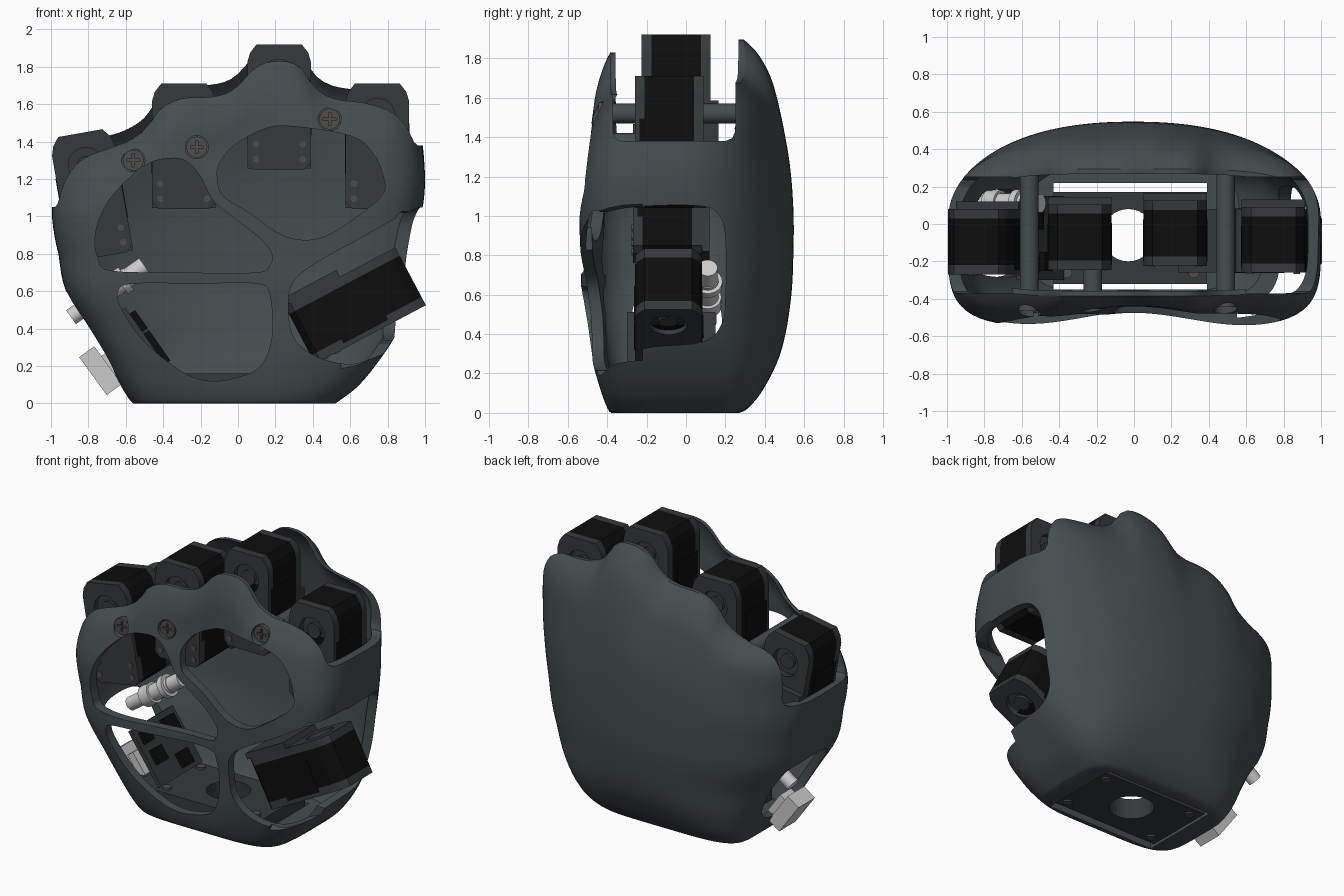
import bpy, bmesh, math
from mathutils import Matrix, Vector

if "Cube" in bpy.data.objects:
    bpy.data.objects.remove(bpy.data.objects["Cube"])


def material(name, rgb):
    m = bpy.data.materials.new(name)
    m.diffuse_color = (*rgb, 1)
    m.use_nodes = True
    m.node_tree.nodes["Principled BSDF"].inputs["Base Color"].default_value = m.diffuse_color
    return m


SLATE = material("slate", (0.06, 0.075, 0.08))
DARK = material("dark_grey", (0.035, 0.041, 0.043))
BLACK = material("black", (0.004, 0.004, 0.004))
LIGHT = material("light_grey", (0.65, 0.62, 0.64))
STEEL = material("steel", (0.08, 0.075, 0.07))


def make(name, bm, mat=None, matrix=None):
    bmesh.ops.recalc_face_normals(bm, faces=bm.faces)
    if matrix:
        bm.transform(matrix)
    me = bpy.data.meshes.new(name)
    bm.to_mesh(me)
    bm.free()
    ob = bpy.data.objects.new(name, me)
    bpy.context.collection.objects.link(ob)
    if mat:
        me.materials.append(mat)
    return ob


def activate(ob):
    bpy.ops.object.select_all(action='DESELECT')
    ob.select_set(True)
    bpy.context.view_layer.objects.active = ob


def loft(rings):
    bm = bmesh.new()
    vs = [[bm.verts.new(p) for p in r] for r in rings]
    n = len(vs[0])
    for a, b in zip(vs, vs[1:]):
        for i in range(n):
            bm.faces.new((a[i], a[(i + 1) % n], b[(i + 1) % n], b[i]))
    bm.faces.new(vs[0][::-1])
    bm.faces.new(vs[-1])
    return bm


def prism(axis, pts, a, b):
    place = {'x': lambda p, t: (t, p[0], p[1]), 'y': lambda p, t: (p[0], t, p[1]),
             'z': lambda p, t: (p[0], p[1], t)}[axis]
    return loft([[place(p, t) for p in pts] for t in (a, b)])


def rect(x0, x1, y0, y1):
    return [(x0, y0), (x1, y0), (x1, y1), (x0, y1)]


def circle(r, cx=0, cy=0, n=32):
    return [(cx + r * math.cos(i * math.tau / n), cy + r * math.sin(i * math.tau / n)) for i in range(n)]


def smooth(pts, steps=5, closed=True):
    # Catmull-Rom resampling for any number of coordinates
    p = [Vector(q) for q in pts]
    p = [p[-1]] + p + p[:2] if closed else [p[0]] + p + [p[-1]]
    out = []
    for a, b, c, d in zip(p, p[1:], p[2:], p[3:]):
        for k in range(steps):
            t = k / steps
            out.append(tuple(0.5 * (2 * b + (c - a) * t + (2 * a - 5 * b + 4 * c - d) * t * t
                                    + (3 * b - a - 3 * c + d) * t ** 3)))
    return out if closed else out + [tuple(p[-1])]


def cut(ob, bm):
    cutter = make("cutter", bm)
    cutter.hide_render = True
    m = ob.modifiers.new("cut", 'BOOLEAN')
    m.operation, m.solver, m.object = 'DIFFERENCE', 'EXACT', cutter
    activate(ob)
    bpy.ops.object.modifier_apply(modifier=m.name)
    bpy.data.objects.remove(cutter)


def soften(ob, angle=35):
    activate(ob)
    bpy.ops.object.shade_smooth_by_angle(angle=math.radians(angle))


# Palm shell sections (z, left, right, front, back) and scalloped knuckle edge (x, z)
ROWS = smooth([(0, -.56, .52, -.38, .27), (.02, -.58, .55, -.40, .31), (.1, -.63, .65, -.44, .38),
               (.25, -.71, .77, -.49, .46), (.4, -.8, .86, -.52, .505), (.6, -.92, .92, -.55, .535),
               (.8, -.96, .95, -.555, .545), (1.05, -.985, .98, -.56, .545), (1.3, -.995, 1, -.55, .52),
               (1.6, -.975, .98, -.495, .45), (1.75, -.95, .95, -.435, .375), (1.83, -.93, .93, -.385, .295)],
              4, closed=False)
EDGE = smooth([(-1.1, 1.28), (-.93, 1.3), (-.84, 1.34), (-.64, 1.38), (-.5, 1.46), (-.42, 1.57),
               (-.3, 1.63), (-.13, 1.64), (-.02, 1.68), (.1, 1.8), (.22, 1.83), (.33, 1.8), (.42, 1.68),
               (.56, 1.62), (.9, 1.6), (1.1, 1.58)], 5, closed=False)


def edge_height(x):
    for (x0, z0), (x1, z1) in zip(EDGE, EDGE[1:]):
        if x <= x1:
            return z0 + (z1 - z0) * (x - x0) / (x1 - x0)
    return EDGE[-1][1]


def ring(row, inset=0, n=160):
    z, l, r, f, b = row
    if z > 1.5:
        inset *= 1 - .55 * (z - 1.5) / .33
    out = []
    for i in range(n):
        c, s = math.cos(i * math.tau / n), math.sin(i * math.tau / n)
        e = 5
        if s > 0:  # rounder back, boxier towards wrist and knuckles
            e = 2.25 + 2.5 * max(0, 1 - z / .5) ** 2 + 1.6 * max(0, (z - 1.2) / .63) ** 2
        k = (abs(c) ** e + abs(s) ** e) ** (-1 / e)
        x = (l + r) / 2 + ((r - l) / 2 - inset) * c * k
        y = (b - inset if s > 0 else -f - inset) * s * k
        if s < 0:  # hollow of the palm
            y += .085 * math.exp(-(x / .4) ** 2) * (s * k) ** 2 * min(1, z / .5, (1.83 - z) / .35)
        h = edge_height(x) + .065 * min(1, max(0, (y + .1) / .2))
        out.append((x, y, z if z < .8 else .8 + (z - .8) * (h - .8) / 1.03))
    return out


outer = [ring(r) for r in ROWS]
inner = [ring(r, .06) for r in ROWS if r[0] > .055]
shell = make("palm_shell", loft(outer + inner[::-1]), SLATE)

# Side gaps beside the outer fingers
for x0, x1, z in ((.6, 1.5, 1.38), (-1.5, -.65, 1.05)):
    gap = [(-.33, z), (.2, z), (.235, z + .015), (.25, z + .05), (.255, 2.4), (-.375, 2.4), (-.37, z + .05),
           (-.36, z + .015)]
    cut(shell, prism('x', gap, x0, x1))

# Palm windows
WINDOWS = [
    [(-.68, .71), (-.3, .7), (.1, .7), (.17, .74), (.18, .8), (.12, .88), (-.02, .99), (-.13, 1.08),
     (-.2, 1.21), (-.27, 1.29), (-.36, 1.31), (-.5, 1.27), (-.68, 1.1), (-.76, .92), (-.75, .78)],
    [(-.11, 1.2), (-.08, 1.11), (.06, 1.02), (.2, .92), (.3, .88), (.42, .88), (.55, .94), (.76, 1.1),
     (.78, 1.2), (.72, 1.34), (.6, 1.43), (.3, 1.48), (.15, 1.47), (-.02, 1.38), (-.1, 1.28)],
    [(-.56, .64), (-.2, .64), (.1, .64), (.17, .58), (.18, .35), (.12, .2), (0, .14), (-.15, .12),
     (-.3, .17), (-.5, .33), (-.62, .5), (-.64, .6)],
    [(.27, .5), (.3, .35), (.42, .25), (.6, .21), (.74, .25), (.9, .32), (1.2, .4), (1.2, 1.1), (.95, 1.04),
     (.65, .88), (.4, .74), (.29, .64)]]
for w in WINDOWS:
    cut(shell, prism('y', smooth(w), -1, -.22))

# Thumb side window and connector side window
cut(shell, prism('x', smooth([(-.5, .22), (-.35, .26), (-.2, .33), (.08, .36), (.18, .45), (.2, .6), (.2, .88),
                              (.17, 1.0), (.08, 1.05), (-.2, 1.05), (-.4, 1.02), (-.5, .95)]), .55, 1.4))
cut(shell, prism('x', smooth([(-.22, .16), (0, .14), (.13, .2), (.18, .3), (.18, .5), (.14, .58), (0, .61),
                              (-.2, .6), (-.27, .53), (-.28, .27)]), -1.4, -.5))

# Wrist opening and mounting plate
cut(shell, prism('z', rect(-.43, .39, -.35, .22), -.1, .12))
plate = make("wrist_plate", prism('z', rect(-.43, .39, -.32, .17), .02, .16), DARK)
cut(plate, prism('z', circle(.14, -.03, -.06), -.1, .3))
for x in (-.36, .32):
    for y in (-.26, .11):
        make("wrist_screw", prism('z', circle(.03, x, y, 16), .01, .175), STEEL)

# Screws and standoff posts
for x, z, y, end in ((-.56, 1.30, -.475, .28), (.49, 1.52, -.455, .28), (-.22, 1.37, -.465, -.2)):
    cut(shell, prism('y', circle(.062, x, z), -1, y + .04))
    head = make("screw_head", prism('y', circle(.056, x, z), y + .01, y + .06), STEEL)
    cut(head, prism('y', rect(x - .035, x + .035, z - .007, z + .007), -1, y + .03))
    cut(head, prism('y', rect(x - .007, x + .007, z - .035, z + .035), -1, y + .03))
    soften(head)
    soften(make("standoff_post", prism('y', circle(.05, x, z), y + .05, end), SLATE))
soften(shell)


# Finger motors: two caps around a black body, shaft recess near the top, bracket behind
def motor(name, mtx):
    prof = [(-.17, -.3), (-.135, -.335), (.135, -.335), (.17, -.3), (.17, .24), (.155, .29), (.12, .335),
            (-.12, .335), (-.155, .29), (-.17, .24)]
    make(name + "_body", prism('y', prof, -.15, .1), BLACK, mtx)
    make(name + "_step", prism('y', rect(-.173, .173, -.15, .12), -.175, .05), BLACK, mtx)
    make(name + "_bracket", prism('y', rect(-.17, .17, -.33, .0), .15, .19), DARK, mtx)
    for side, a, b in (("front", -.2, -.15), ("back", .1, .15)):
        face = a if side == "front" else b
        s = -1 if side == "front" else 1
        cap = make(f"{name}_{side}_cap", prism('y', prof, a, b), DARK)
        cut(cap, prism('y', circle(.095, 0, .16), face - s * .04, face + s * .1))
        cap.data.transform(mtx)
        soften(cap)
        make(name + "_horn", prism('y', circle(.05, 0, .16, 24), face - s * .045, face - s * .02), DARK, mtx)
        for x in (-.125, .125):
            for z in (-.28, -.2):
                make(name + "_screw", prism('y', circle(.018, x, z, 12), face - s * .01, face + s * .006),
                     STEEL, mtx)


for name, x, y, z, tilt in (("little_motor", -.785, -.07, 1.115, -10), ("ring_motor", -.29, -.045, 1.375, 0),
                            ("middle_motor", .22, -.025, 1.585, 0), ("index_motor", .745, -.06, 1.375, 0)):
    motor(name, Matrix.Translation((x, y, z)) @ Matrix.Rotation(math.radians(tilt), 4, 'Y'))
motor("thumb_motor", Matrix(((0, -.467, .884, .615), (1, 0, 0, -.09), (0, .884, .467, .545), (0, 0, 0, 1))))

# Circuit board with components, along the lower left wall
board = Matrix.Translation((-.5, -.05, .34)) @ Matrix.Rotation(math.radians(55), 4, 'Y')
make("circuit_board", prism('z', rect(-.2, .2, -.25, .2), -.015, .015), DARK, board)
for x, y, w in ((-.12, -.17, .04), (.02, -.15, .05), (.12, .05, .05), (-.1, .08, .06)):
    make("board_chip", prism('z', rect(x - w, x + w, y - w, y + w), .015, .05), BLACK, board)

# Power plug block and round cable connector
plug = Matrix.Translation((-.735, -.1, .175)) @ Matrix.Rotation(math.radians(54), 4, 'Y')
make("plug_block", prism('z', rect(-.125, .125, -.09, .09), -.05, .05), LIGHT, plug)
make("plug_lip", prism('z', rect(-.06, .1, -.06, .06), .05, .1), LIGHT, plug)
jack = Matrix.Translation((-.68, .11, .61)) @ Matrix.Rotation(math.radians(55), 4, 'Y')
for r, a, b in ((.045, -.26, -.1), (.07, -.12, -.04), (.055, -.04, .12), (.075, .06, .1), (.05, .12, .22)):
    soften(make("round_connector", prism('z', circle(r, n=24), a, b), LIGHT, jack))
